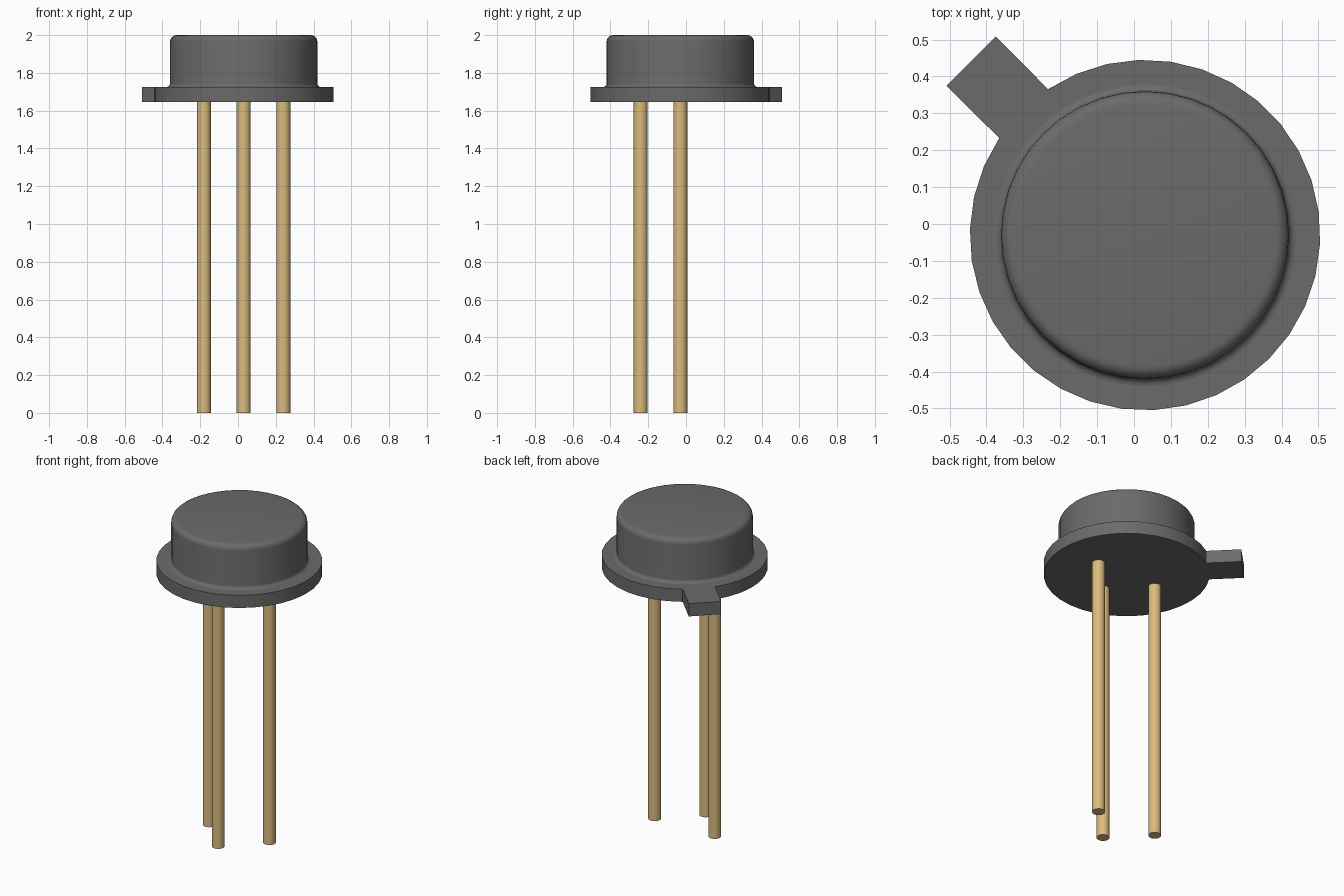
import bpy, bmesh
from math import radians, sin, cos, pi

if "Cube" in bpy.data.objects:
    bpy.data.objects.remove(bpy.data.objects["Cube"], do_unlink=True)

CX, CY = 0.03, -0.03          # axis of the can
BASE, RIM, TOP = 1.645, 1.725, 2.0


def material(name, rgb):
    mat = bpy.data.materials.new(name)
    mat.use_nodes = True
    mat.diffuse_color = (*rgb, 1)
    mat.node_tree.nodes["Principled BSDF"].inputs["Base Color"].default_value = (*rgb, 1)
    return mat


grey = material("dark grey metal", (0.148, 0.145, 0.145))
gold = material("pale gold", (0.71, 0.50, 0.21))


def finish(bm, name, mat):
    bmesh.ops.recalc_face_normals(bm, faces=bm.faces)
    mesh = bpy.data.meshes.new(name)
    bm.to_mesh(mesh)
    bm.free()
    mesh.materials.append(mat)
    obj = bpy.data.objects.new(name, mesh)
    bpy.context.collection.objects.link(obj)
    bpy.ops.object.select_all(action='DESELECT')
    obj.select_set(True)
    bpy.context.view_layer.objects.active = obj
    bpy.ops.object.shade_smooth_by_angle(angle=radians(32))
    return obj


def lathe(name, profile, x, y, sides, mat):
    """Stack rings of (radius, height) and close both ends."""
    bm = bmesh.new()
    rings = [[bm.verts.new((x + r * cos(2 * pi * i / sides), y + r * sin(2 * pi * i / sides), z))
              for i in range(sides)] for r, z in profile]
    for low, high in zip(rings, rings[1:]):
        for i in range(sides):
            j = (i + 1) % sides
            bm.faces.new((low[i], low[j], high[j], high[i]))
    bm.faces.new(rings[0])
    bm.faces.new(rings[-1])
    return finish(bm, name, mat)


# Flange: a disc outline with a square index tab at the back right
R, STEPS, HALF = 0.475, 32, radians(11.4)
start, sweep = radians(135) + HALF, 2 * pi - 2 * HALF
outline = [(CX + R * cos(start + sweep * i / STEPS), CY + R * sin(start + sweep * i / STEPS))
           for i in range(STEPS + 1)]
outline += [(-0.375, 0.508), (-0.508, 0.375)]
bm = bmesh.new()
face = bm.faces.new([bm.verts.new((x, y, BASE)) for x, y in outline])
side = bmesh.ops.extrude_face_region(bm, geom=[face], use_keep_orig=True)
bmesh.ops.translate(bm, vec=(0, 0, RIM - BASE),
                    verts=[v for v in side["geom"] if isinstance(v, bmesh.types.BMVert)])
finish(bm, "flange", grey)

# Can: small flared fillet at the foot, rounded shoulder at the top
r, foot, shoulder = 0.39, 0.02, 0.035
angles = [pi / 2 * i / 5 for i in range(6)]
profile = [(r + foot * (1 - sin(a)), RIM + foot * (1 - cos(a))) for a in angles]
profile += [(r - shoulder * (1 - cos(a)), TOP - shoulder * (1 - sin(a))) for a in angles]
lathe("can", profile, CX, CY, 40, grey)

# Three lead pins on a circle under the flange
PITCH = 0.21
for name, dx, dy in (("right_pin", -1, 0), ("front_pin", 0, -1), ("left_pin", 1, 0)):
    lathe(name, [(0.037, 0), (0.037, BASE + 0.005)], CX + dx * PITCH, CY + dy * PITCH, 24, gold)
